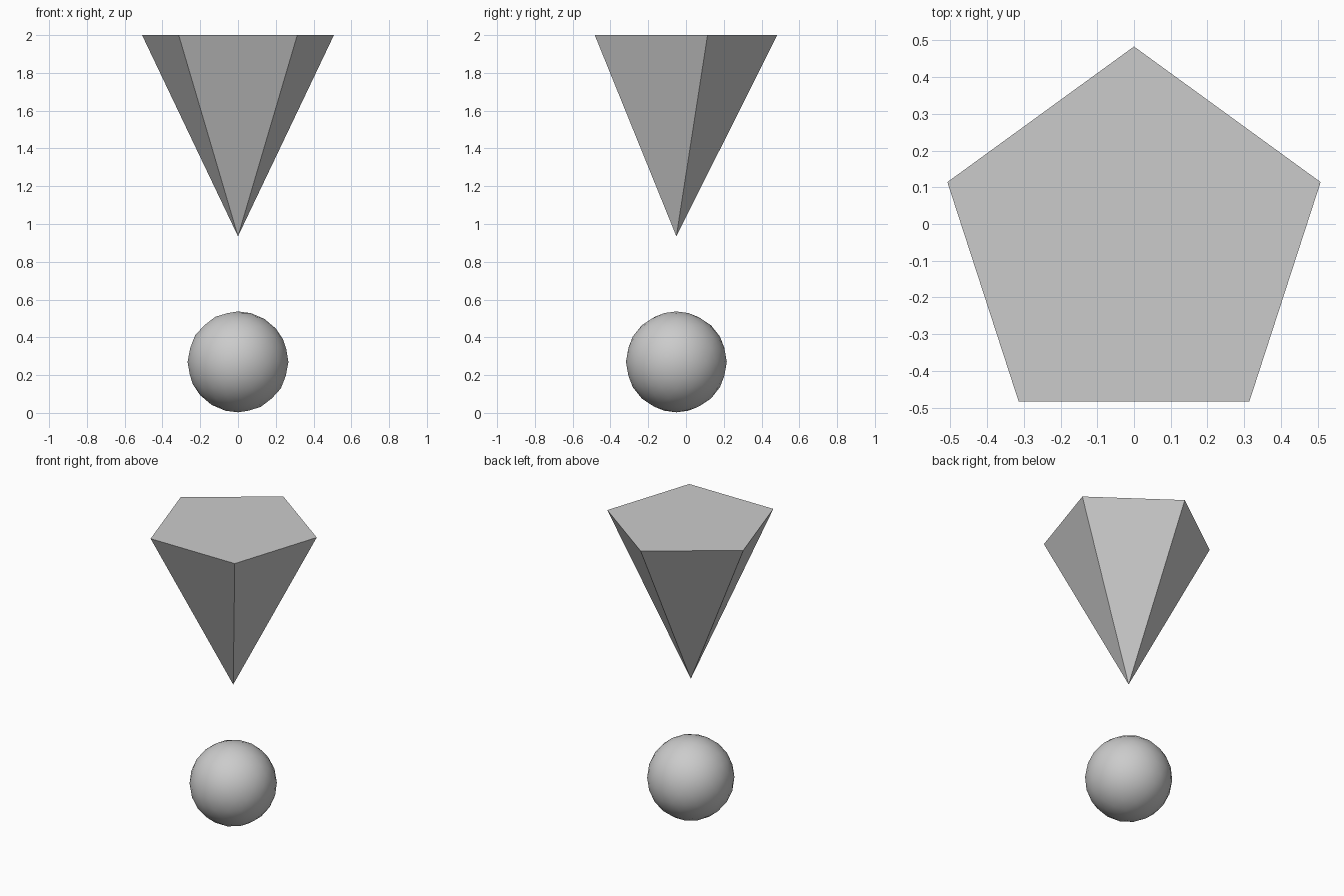
import bpy
import math

if "Cube" in bpy.data.objects:
    bpy.data.objects.remove(bpy.data.objects["Cube"])

R = 0.534          # pentagon circumradius
CY = -0.051        # shared axis, offset so the pentagon is centred in y
TOP = 2.0
TIP = 0.935

# Inverted five-sided spike: point down, one corner of the top towards +y
bpy.ops.mesh.primitive_cone_add(vertices=5, radius1=0, radius2=R, depth=TOP - TIP,
                                location=(0, CY, (TOP + TIP) / 2))
spike = bpy.context.object
spike.name = "spike"
top = max(spike.data.vertices, key=lambda v: (round(v.co.z, 3), v.co.y))
spike.rotation_euler.z = math.pi / 2 - math.atan2(top.co.y, top.co.x)

# Smooth ball below the tip
bpy.ops.mesh.primitive_ico_sphere_add(subdivisions=3, radius=R / 2,
                                      location=(0, CY, R / 2 + 0.003))
ball = bpy.context.object
ball.name = "ball"
bpy.ops.object.shade_smooth()
